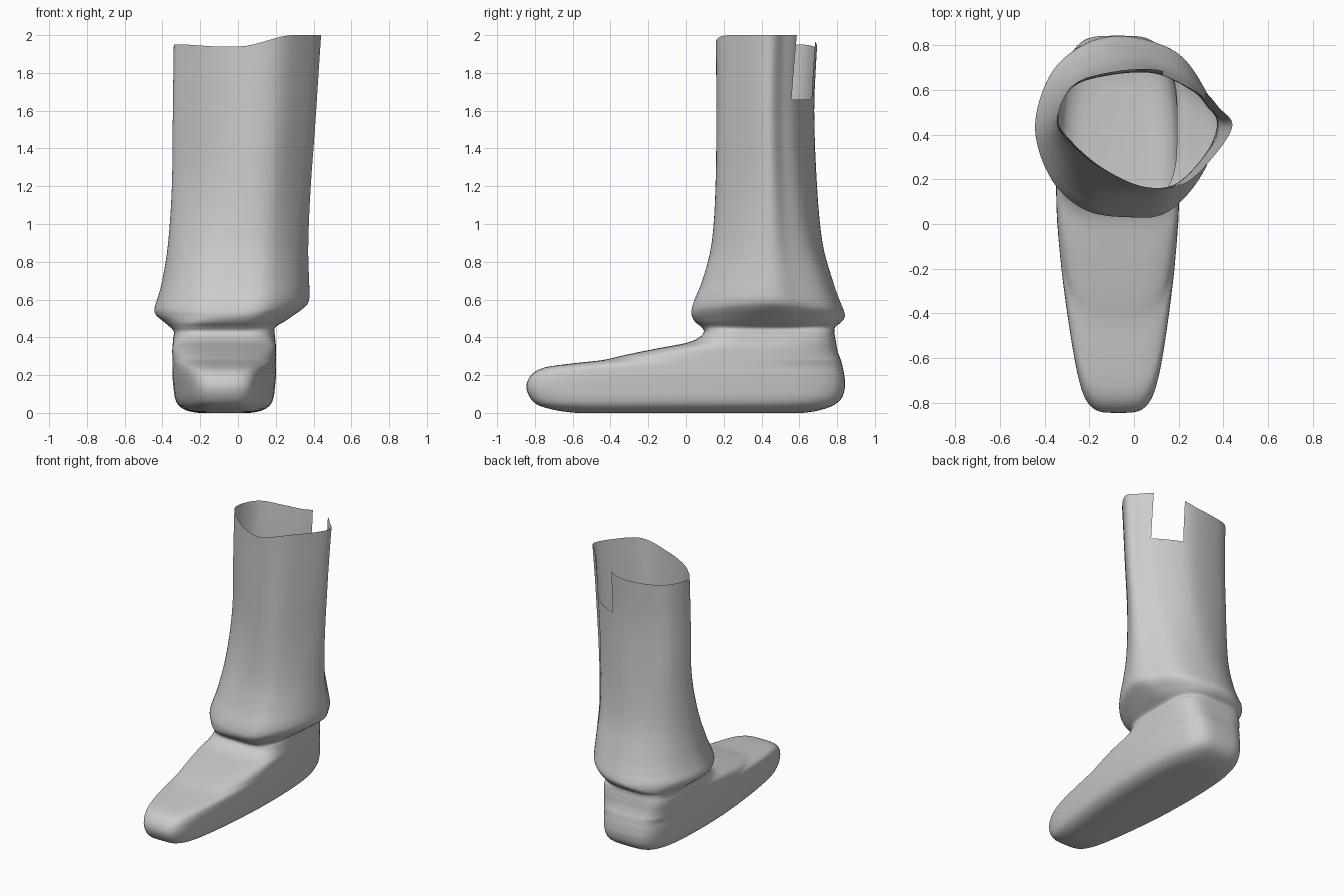
import bpy, bmesh, math
from mathutils import Vector

cube = bpy.data.objects.get("Cube")
if cube:
    bpy.data.objects.remove(cube, do_unlink=True)

SIDES = 96
STEPS = 4

# Foot levels: height, width factor, toe end, heel end
FOOT = [
    (0, .5, -.58, .62), (.012, .72, -.68, .7), (.04, .88, -.78, .78),
    (.08, .95, -.825, .825), (.14, .98, -.845, .842), (.2, 1, -.82, .838),
    (.24, 1, -.75, .83), (.262, 1, -.6, .825), (.28, 1, -.44, .82),
    (.305, 1, -.33, .81), (.34, 1, -.16, .8), (.37, .99, 0, .795),
    (.4, .98, .07, .79), (.43, .97, .095, .785),
]
# Trouser levels: height, right, left, front, back
LEG = [
    (.455, -.36, .2, .08, .79), (.48, -.395, .27, .05, .82),
    (.51, -.435, .35, .033, .838), (.545, -.442, .375, .033, .832),
    (.6, -.425, .378, .05, .81), (.7, -.4, .375, .09, .775),
    (.9, -.37, .372, .14, .72), (1.2, -.35, .385, .163, .69),
    (1.6, -.345, .415, .168, .675), (1.94, -.34, .44, .165, .69),
]
# Unit outlines of the trouser at its hem and at its open top
HEM = [(1, .03), (.87, .4), (.57, .82), (.05, 1), (-.42, .93), (-.82, .6),
       (-1, 0), (-.82, -.58), (-.45, -.92), (.02, -1), (.45, -.95), (.82, -.53)]
TOP = [(1, .05), (.85, .35), (.64, .66), (.13, 1), (-.5, .93), (-.85, .7),
       (-1, .15), (-.82, -.26), (-.46, -.7), (0, -1), (.44, -.95), (.8, -.45)]


def smooth(v, lo, hi):
    t = min(max((v - lo) / (hi - lo), 0), 1)
    return t * t * (3 - 2 * t)


def spline(points, count, closed):
    """Resample points along a Catmull-Rom curve, count samples per span."""
    pts = [Vector(p) for p in points]
    n = len(pts)
    pick = (lambda i: pts[i % n]) if closed else (lambda i: pts[min(max(i, 0), n - 1)])
    out = []
    for i in range(n if closed else n - 1):
        a, b, c, d = (pick(i + k) for k in (-1, 0, 1, 2))
        for s in range(count):
            t = s / count
            out.append(b + (c - a) * (t / 2) + (a * 2 - b * 5 + c * 4 - d) * (t * t / 2)
                       + (b * 3 - a - c * 3 + d) * (t ** 3 / 2))
    return out if closed else out + [pts[-1]]


def squared_outline(power):
    out = []
    for i in range(SIDES):
        a = math.tau * i / SIDES
        c, s = math.cos(a), math.sin(a)
        out.append(Vector((math.copysign(abs(c) ** (2 / power), c),
                           math.copysign(abs(s) ** (2 / power), s))))
    return out


foot_shape = squared_outline(4)
hem_shape = spline(HEM, SIDES // len(HEM), True)
top_shape = spline(TOP, SIDES // len(TOP), True)


def ring(level):
    """Place one closed outline, blending foot, hem and top shapes by height."""
    z, x0, x1, y0, y1 = level
    to_hem, to_top = smooth(z, .42, .52), smooth(z, .6, 1.4)
    hem_tilt = smooth(z, .45, .52) * (1 - smooth(z, .56, .9))
    points = []
    for f, h, t in zip(foot_shape, hem_shape, top_shape):
        p = f.lerp(h.lerp(t, to_top), to_hem)
        x = (x0 + x1) / 2 + p.x * (x1 - x0) / 2
        y = (y0 + y1) / 2 + p.y * (y1 - y0) / 2
        # The foot narrows to the toes, the hem tilts, the top edge is wavy
        x = -.06 + (x + .06) * (1 - .24 * smooth(-y, -.15, .75))
        lift = hem_tilt * (.02 * p.x + .03 * p.x ** 2)
        lift += smooth(z, 1.4, 1.94) * (.06 * smooth(x, 0, .3) + .01 * smooth(-x, .1, .3))
        points.append((x, y, z + lift))
    return points


# Foot and trouser leg as one continuous skin
levels = [(z, -.073 - .275 * w, -.073 + .275 * w, y0, y1) for z, w, y0, y1 in FOOT] + LEG
bm = bmesh.new()
rings = [[bm.verts.new(p) for p in ring(lv)] for lv in spline(levels, STEPS, False)]
bm.faces.new(reversed(rings[0]))
for low, high in zip(rings, rings[1:]):
    for i in range(SIDES):
        j = (i + 1) % SIDES
        bm.faces.new((low[i], low[j], high[j], high[i]))

# Rectangular slot in the back of the top edge
SLOT_X0, SLOT_X1, SLOT_Z = .13, .32, 1.66


def back_faces():
    return [f for f in bm.faces if f.calc_center_median().y > .5
            and f.calc_center_median().z > 1.4]


for co, no in (((SLOT_X0, 0, 0), (1, 0, 0)), ((SLOT_X1, 0, 0), (1, 0, 0)),
               ((0, 0, SLOT_Z), (0, 0, 1))):
    region = back_faces()
    geom = region + list({e for f in region for e in f.edges}) \
        + list({v for f in region for v in f.verts})
    bmesh.ops.bisect_plane(bm, geom=geom, plane_co=co, plane_no=no)
slot = [f for f in back_faces() if SLOT_X0 < f.calc_center_median().x < SLOT_X1
        and f.calc_center_median().z > SLOT_Z]
bmesh.ops.delete(bm, geom=slot, context='FACES')

mesh = bpy.data.meshes.new("foot_and_trouser_leg")
bm.to_mesh(mesh)
bm.free()
leg = bpy.data.objects.new("foot_and_trouser_leg", mesh)
bpy.context.collection.objects.link(leg)

# Plain grey
grey = bpy.data.materials.new("plain_grey")
grey.use_nodes = True
colour = (.6, .6, .6, 1)
grey.diffuse_color = colour
grey.node_tree.nodes["Principled BSDF"].inputs["Base Color"].default_value = colour
mesh.materials.append(grey)

bpy.context.view_layer.objects.active = leg
leg.select_set(True)
bpy.ops.object.shade_smooth_by_angle(angle=math.radians(40))
